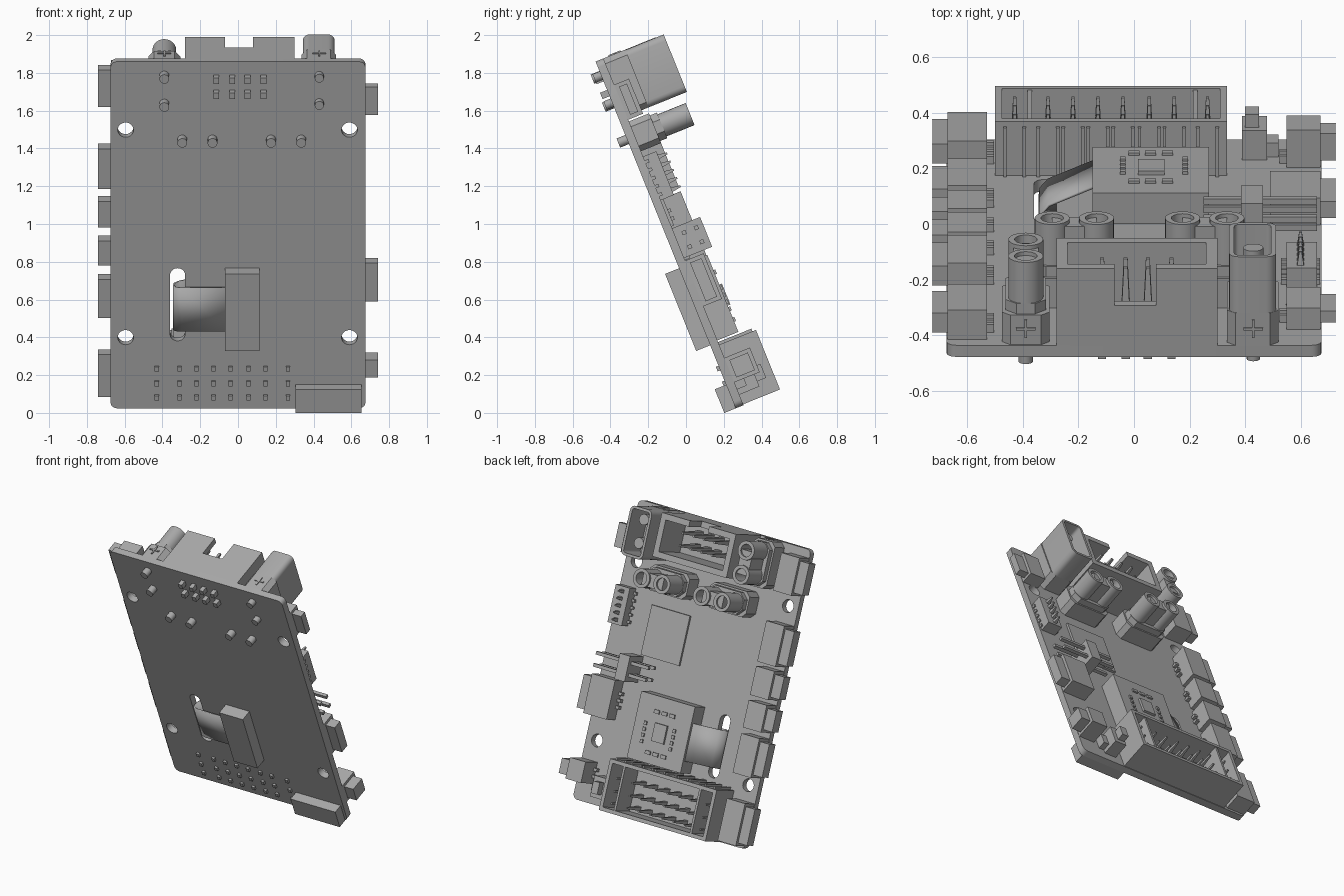
import bpy, bmesh, math
from mathutils import Matrix

cube = bpy.data.objects.get("Cube")
if cube:
    bpy.data.objects.remove(cube)

grey = bpy.data.materials.new("plain grey")
grey.use_nodes = True
grey.diffuse_color = (0.4, 0.4, 0.4, 1)
grey.node_tree.nodes["Principled BSDF"].inputs["Base Color"].default_value = (0.4, 0.4, 0.4, 1)

# Board frame: x across, v up the board, w out of the component side
S, C = math.sin(math.radians(22)), math.cos(math.radians(22))
FRAME = Matrix(((1, 0, 0, 0), (0, -S, C, 0.263), (0, C, S, 0.024), (0, 0, 0, 1)))
T = 0.045  # board thickness
L = 1.98   # board length


def finish(bm, name, smooth=False):
    bmesh.ops.transform(bm, matrix=FRAME, verts=bm.verts)
    bmesh.ops.recalc_face_normals(bm, faces=bm.faces)
    mesh = bpy.data.meshes.new(name)
    bm.to_mesh(mesh)
    bm.free()
    obj = bpy.data.objects.new(name, mesh)
    bpy.context.collection.objects.link(obj)
    mesh.materials.append(grey)
    if smooth:
        bpy.ops.object.select_all(action='DESELECT')
        obj.select_set(True)
        bpy.context.view_layer.objects.active = obj
        bpy.ops.object.shade_smooth_by_angle()
    return obj


def recess(bm, face, wall, depth):
    bmesh.ops.inset_individual(bm, faces=[face], thickness=wall, use_even_offset=True)
    move = -face.normal.copy() * depth
    inner = bmesh.ops.extrude_discrete_faces(bm, faces=[face])["faces"][0]
    bmesh.ops.translate(bm, vec=move, verts=inner.verts)


def prism(bm, outline, w0, w1):
    face = bm.faces.new([bm.verts.new((x, v, w0)) for x, v in outline])
    face.normal_update()
    if face.normal.z > 0:
        face.normal_flip()
    geom = bmesh.ops.extrude_face_region(bm, geom=[face], use_keep_orig=True)["geom"]
    cap = [g for g in geom if isinstance(g, bmesh.types.BMFace)][0]
    bmesh.ops.translate(bm, vec=(0, 0, w1 - w0), verts=cap.verts)
    cap.normal_update()
    if cap.normal.z < 0:
        cap.normal_flip()
    return cap


def box(bm, x0, x1, v0, v1, w0, w1):
    return prism(bm, [(x0, v0), (x1, v0), (x1, v1), (x0, v1)], w0, w1)


def circle(x, v, r, n=24):
    return [(x + r * math.cos(i * math.tau / n), v + r * math.sin(i * math.tau / n)) for i in range(n)]


def rounded(x0, x1, v0, v1, r, n=5):
    pts = []
    corners = ((x1 - r, v1 - r), (x0 + r, v1 - r), (x0 + r, v0 + r), (x1 - r, v0 + r))
    for k, (cx, cv) in enumerate(corners):
        for i in range(n + 1):
            a = (k + i / n) * math.pi / 2
            pts.append((cx + r * math.cos(a), cv + r * math.sin(a)))
    return pts


def pin(bm, x, v, w0, w1, r=0.012):
    cap = box(bm, x - r, x + r, v - r, v + r, w0, w1)
    bmesh.ops.scale(bm, vec=(0.4, 0.4, 1), verts=cap.verts, space=Matrix.Translation((-x, -v, 0)))


# Circuit board with mounting holes and ribbon slot
bm = bmesh.new()
loops = [rounded(-0.675, 0.675, 0, L, 0.035), rounded(-0.36, -0.28, 0.385, 0.8, 0.039)]
loops += [circle(x, v, 0.042) for x in (-0.595, 0.59) for v in (0.405, 1.59)]
for loop in loops:
    vs = [bm.verts.new((x, v, 0)) for x, v in loop]
    for i, a in enumerate(vs):
        bm.edges.new((a, vs[i - 1]))
bmesh.ops.triangle_fill(bm, use_beauty=True, edges=bm.edges[:])
geom = bmesh.ops.extrude_face_region(bm, geom=bm.faces[:], use_keep_orig=True)["geom"]
bmesh.ops.translate(bm, vec=(0, 0, T), verts=[g for g in geom if isinstance(g, bmesh.types.BMVert)])
finish(bm, "circuit_board", True)

# Front blocks and the large flat chip
for name, dims in {
    "front_corner_block": (0.305, 0.655, 0, 0.135, -0.065, 0),
    "front_ribbon_block": (-0.07, 0.115, 0.36, 0.8, -0.08, 0),
    "flat_chip": (0.1, 0.4, 1.02, 1.35, T, T + 0.015),
}.items():
    bm = bmesh.new()
    box(bm, *dims)
    finish(bm, name)

# Ribbon passing through the slot
bm = bmesh.new()
path = [(-0.06, -0.03), (-0.3, -0.03), (-0.335, -0.022), (-0.345, 0), (-0.34, 0.04), (-0.31, 0.075), (-0.14, 0.15)]
rows = [[bm.verts.new((x, v, w)) for x, w in path] for v in (0.45, 0.7)]
for i in range(len(path) - 1):
    bm.faces.new((rows[0][i], rows[0][i + 1], rows[1][i + 1], rows[1][i]))
ribbon = finish(bm, "ribbon_cable", True)
ribbon.modifiers.new("thickness", 'SOLIDIFY').thickness = 0.01

# Sensor module with small parts on top
bm = bmesh.new()
box(bm, -0.15, 0.27, 0.37, 0.81, T, 0.165)
box(bm, 0.015, 0.11, 0.52, 0.64, 0.165, 0.18)
for x in (-0.04, 0.185):
    for v in (0.5, 0.54, 0.58, 0.62):
        box(bm, x - 0.01, x + 0.01, v - 0.012, v + 0.012, 0.165, 0.175)
for x in (0, 0.06, 0.12):
    for v in (0.44, 0.71):
        box(bm, x - 0.02, x + 0.02, v - 0.012, v + 0.012, 0.165, 0.175)
finish(bm, "sensor_module")

# Large bottom pin connector: tray, partitions, ribs and pins
bm = bmesh.new()
recess(bm, box(bm, -0.5, 0.335, 0.005, 0.345, T, 0.255), 0.025, 0.17)
for x in (-0.375, 0.22):
    box(bm, x - 0.008, x + 0.008, 0.02, 0.33, 0.08, 0.25)
columns = (-0.43, -0.31, -0.22, -0.13, -0.04, 0.055, 0.145, 0.265)
for x in columns:
    for dx in (-0.035, 0.035):
        box(bm, x + dx - 0.006, x + dx + 0.006, 0.34, 0.36, T, 0.235)
    for v in (0.065, 0.145, 0.23):
        pin(bm, x, v, 0.08, 0.235, 0.014)
        box(bm, x - 0.011, x + 0.011, v - 0.013, v + 0.013, -0.015, T)
finish(bm, "bottom_pin_connector")

# Top box header with a notched wall and pins
bm = bmesh.new()
x0, x1, v0, v1, k = -0.28, 0.3, 1.69, L, 0.04
recess(bm, box(bm, x0, x1, v0, v1, T, 0.2), k, 0.11)
prism(bm, [(-0.07, v1), (x0, v1), (x0, v0), (x1, v0), (x1, v1), (0.08, v1), (0.08, v1 - k),
           (x1 - k, v1 - k), (x1 - k, v0 + k), (x0 + k, v0 + k), (x0 + k, v1 - k), (-0.07, v1 - k)], 0.2, 0.344)
for x in (-0.115, -0.03, 0.05, 0.135):
    for v in (1.8, 1.885):
        pin(bm, x, v, 0.08, 0.31, 0.018)
        box(bm, x - 0.015, x + 0.015, v - 0.018, v + 0.018, -0.04, T)
finish(bm, "top_box_header")


def plus_mark(bm, x):
    box(bm, x - 0.035, x + 0.035, L, L + 0.006, 0.105, 0.115)
    box(bm, x - 0.005, x + 0.005, L, L + 0.006, 0.075, 0.145)


# Twin barrel power connectors
def power_plug(name, cx, cv, upright):
    bm = bmesh.new()
    dx, dv = (0, 0.08) if upright else (0.08, 0)
    hx, hv = (0.085, 0.155) if upright else (0.155, 0.085)
    base = rounded(cx - hx, cx + hx, cv - hv, cv + hv, 0.03, 1)
    prism(bm, base, T, 0.16)
    hx, hv = hx - 0.012, hv - 0.012
    prism(bm, rounded(cx - hx, cx + hx, cv - hv, cv + hv, 0.04, 1), 0.16, 0.2)
    hx, hv = (0.045, 0.08) if upright else (0.08, 0.045)
    box(bm, cx - hx, cx + hx, cv - hv, cv + hv, 0.2, 0.345)
    for s in (-1, 1):
        x, v = cx + s * dx, cv + s * dv
        recess(bm, prism(bm, circle(x, v, 0.063), 0.2, 0.36), 0.022, 0.12)
        prism(bm, circle(x, v, 0.026, 16), -0.05, T)
    if upright:
        plus_mark(bm, cx)
    finish(bm, name, True)


power_plug("power_plug_side", -0.39, 1.82, True)
power_plug("power_plug_right", -0.215, 1.535, False)
power_plug("power_plug_left", 0.255, 1.535, False)

# Hollow power socket with two contacts
bm = bmesh.new()
prism(bm, rounded(0.335, 0.52, 1.65, L, 0.03, 1), T, 0.17)
recess(bm, prism(bm, rounded(0.343, 0.512, 1.65, 1.978, 0.035), 0.17, 0.388), 0.018, 0.2)
for v in (1.745, 1.9):
    prism(bm, circle(0.43, v, 0.036, 16), 0.18, 0.33)
    prism(bm, circle(0.43, v, 0.024, 16), -0.04, T)
plus_mark(bm, 0.43)
finish(bm, "power_socket", True)


# Side entry cable connectors: body, outward opening, solder tails
def side_connector(name, side, v, length, inner=0.53, height=0.16):
    bm = bmesh.new()
    a, b = sorted((side * inner, side * 0.672))
    box(bm, a, b, v - length / 2, v + length / 2, T, height)
    bm.normal_update()
    outer = max(bm.faces, key=lambda f: f.calc_center_median().x * side)
    recess(bm, outer, 0.02, 0.07)
    n = max(2, round(length / 0.05) - 2)
    for i in range(n):
        t = v + (i - (n - 1) / 2) * 0.045
        a, b = sorted((side * (inner - 0.025), side * inner))
        box(bm, a, b, t - 0.01, t + 0.01, T, T + 0.03)
    finish(bm, name)


for i, (v, length) in enumerate(((1.8, 0.25), (1.34, 0.27), (1.08, 0.19), (0.86, 0.18), (0.6, 0.26), (0.16, 0.28))):
    side_connector("side_connector_%d" % (i + 1), -1, v, length)
side_connector("left_top_connector", 1, 1.73, 0.2, 0.55, 0.13)
side_connector("usb_connector", 1, 0.695, 0.26, 0.49, 0.15)
side_connector("left_bottom_connector", 1, 0.2, 0.14, 0.55, 0.19)

# Five pin upright connector
bm = bmesh.new()
box(bm, 0.55, 0.66, 1.17, 1.42, T, 0.12)
for i in range(5):
    v = 1.2 + i * 0.047
    pin(bm, 0.6, v, 0.12, 0.17)
    box(bm, 0.53, 0.67, v - 0.009, v + 0.009, T, 0.065)
finish(bm, "upright_pin_connector")

# Angled pin header
bm = bmesh.new()
box(bm, 0.385, 0.465, 0.84, 1.01, T, 0.205)
for v in (0.885, 0.965):
    for w in (0.095, 0.165):
        box(bm, 0.25, 0.66, v - 0.011, v + 0.011, w - 0.011, w + 0.011)
finish(bm, "angled_pin_header")

# Small push switch beside the bottom connector
bm = bmesh.new()
box(bm, 0.39, 0.48, 0.06, 0.2, T, 0.16)
box(bm, 0.4, 0.45, 0.09, 0.17, 0.16, 0.21)
box(bm, 0.48, 0.52, 0.09, 0.17, T, 0.1)
finish(bm, "push_switch")
